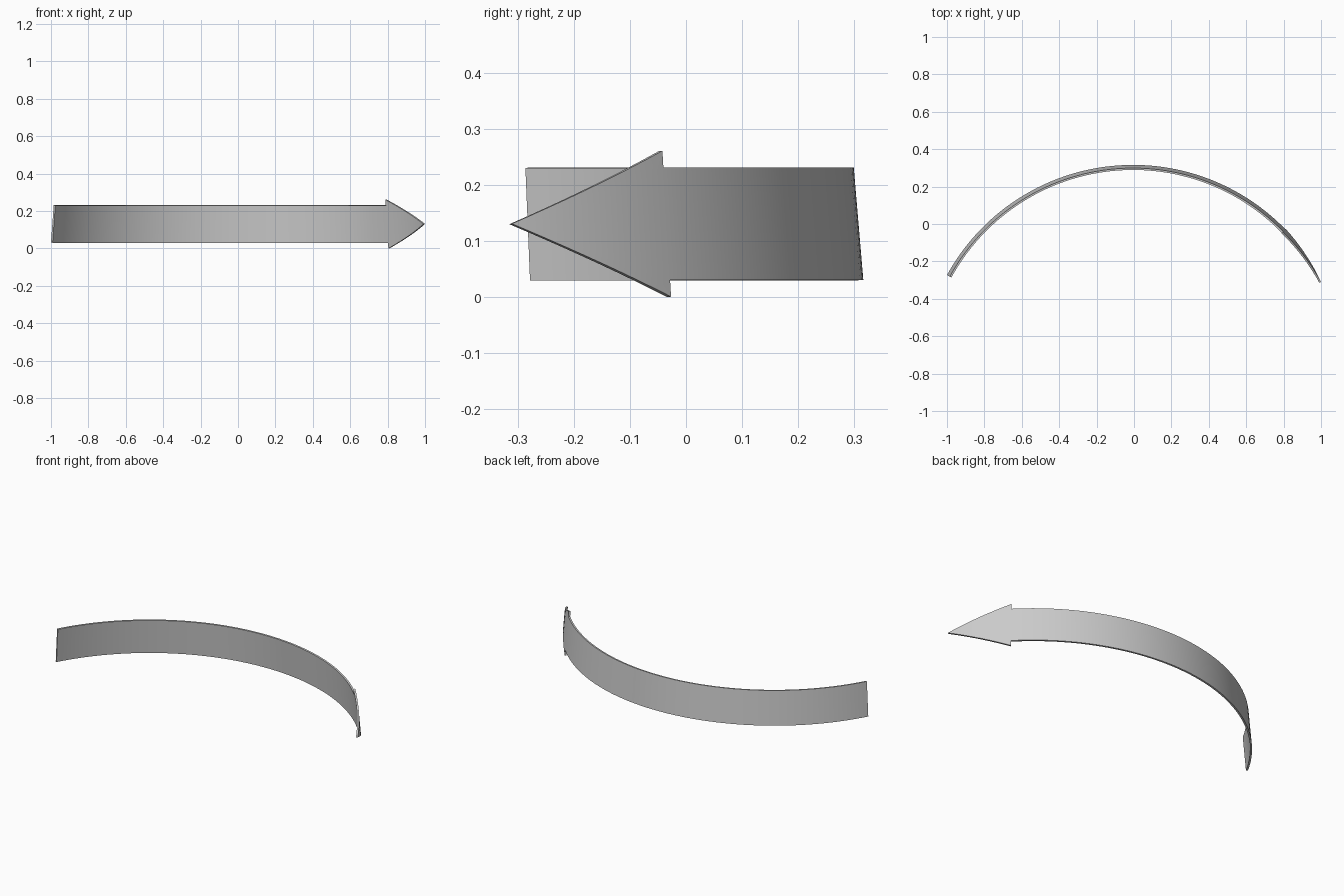
import bpy, bmesh
from math import radians, cos, sin

if "Cube" in bpy.data.objects:
    bpy.data.objects.remove(bpy.data.objects["Cube"])

CX, CY = -0.005, -0.819          # centre of the arc
R0, SLOPE, ZC = 1.1265, 0.085, 0.131   # mid-height radius, cone flare, mid height
TAIL, NECK, TIP = 151.25, 44.15, 26.85  # angles along the arc
SHAFT_H, HEAD_H = 0.10, 0.13     # half widths
THICK = 0.010

bm = bmesh.new()


def point(deg, off):
    """Vertex on the slightly conical band, off = height from its middle line."""
    a, r = radians(deg), R0 - SLOPE * off
    return bm.verts.new((CX + r * cos(a), CY + r * sin(a), ZC + off))


def bridge(a, b):
    """Quads between two neighbouring columns (clockwise travel along the arc)."""
    for i in range(len(a) - 1):
        bm.faces.new((a[i + 1], b[i + 1], b[i], a[i]))


# arrow shaft: curved strip from the tail to the neck
N = 56
neck = [point(NECK, o) for o in (-HEAD_H, -SHAFT_H, SHAFT_H, HEAD_H)]
prev = None
for i in range(N + 1):
    ang = TAIL + (NECK - TAIL) * i / N
    col = neck[1:3] if i == N else [point(ang, -SHAFT_H), point(ang, SHAFT_H)]
    if prev:
        bridge(prev, col)
    prev = col

# arrow head: tapering columns that meet in one tip vertex
M = 9
prev = neck
for i in range(1, M):
    k = 1 - i / M
    col = [point(NECK + (TIP - NECK) * i / M, o * k)
           for o in (-HEAD_H, -SHAFT_H, SHAFT_H, HEAD_H)]
    bridge(prev, col)
    prev = col
tip = point(TIP, 0)
for i in range(3):
    bm.faces.new((prev[i + 1], tip, prev[i]))

# all faces should look outward from the arc centre
bm.normal_update()
if sum(f.normal.x * (f.calc_center_median().x - CX)
       + f.normal.y * (f.calc_center_median().y - CY) for f in bm.faces) < 0:
    bmesh.ops.reverse_faces(bm, faces=bm.faces[:])

mesh = bpy.data.meshes.new("curved_arrow")
bm.to_mesh(mesh)
bm.free()
arrow = bpy.data.objects.new("curved_arrow", mesh)
bpy.context.collection.objects.link(arrow)

# sheet thickness, growing inward
solid = arrow.modifiers.new("thickness", 'SOLIDIFY')
solid.thickness = THICK
solid.offset = -1

bpy.context.view_layer.objects.active = arrow
arrow.select_set(True)
bpy.ops.object.modifier_apply(modifier=solid.name)
bpy.ops.object.shade_smooth_by_angle(angle=radians(30))
